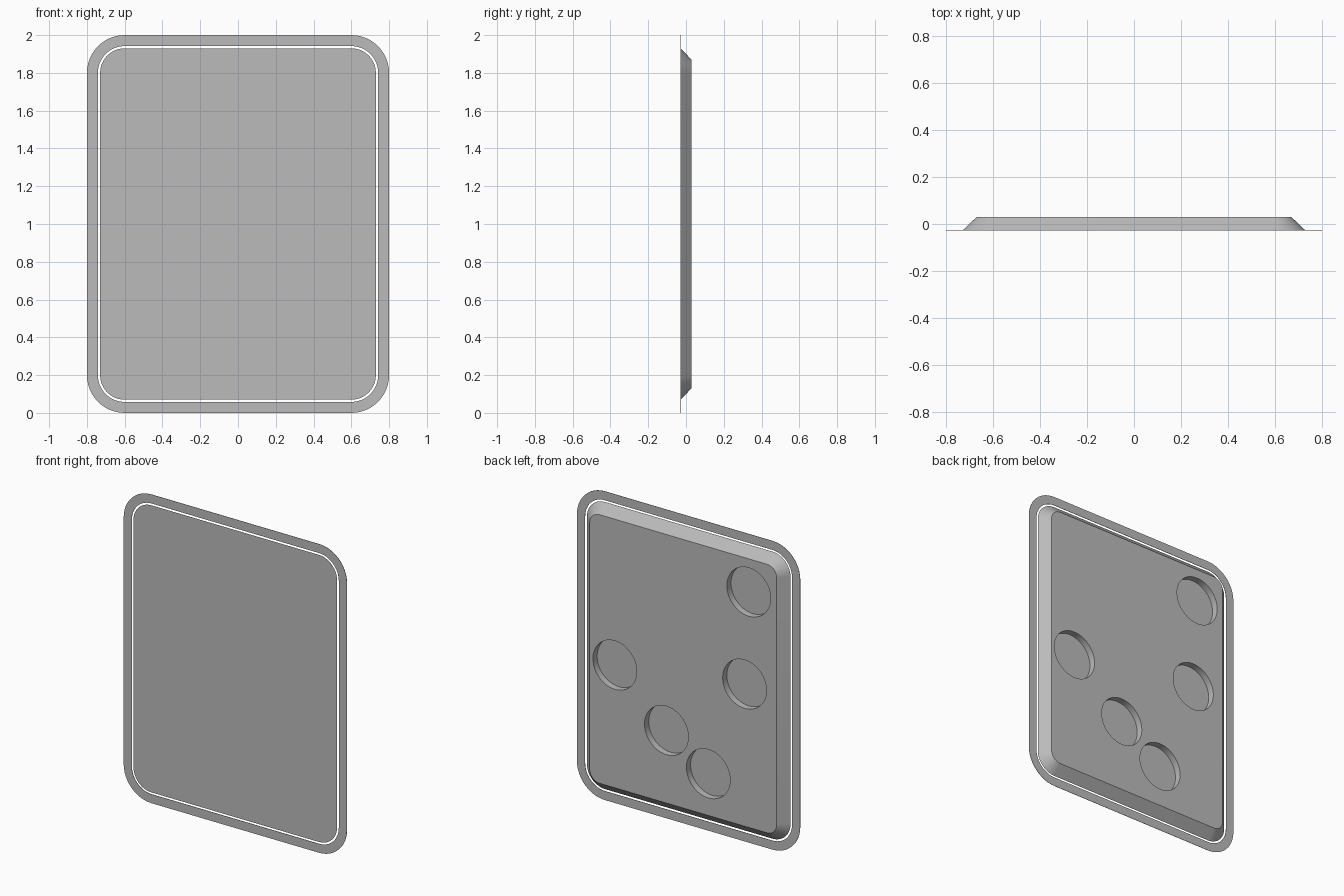
import bpy, bmesh, math
from mathutils import Matrix

cube = bpy.data.objects.get("Cube")
if cube:
    bpy.data.objects.remove(cube)

FRONT, BACK = -0.028, 0.029       # depth of the front and back planes
CORNER_X, CORNER_Z = 0.6, 0.8     # shared centres of all rounded corners
DEPTH = 0.043                     # depth of the round recesses
RADIUS = 0.157

grey = bpy.data.materials.new("plain_grey")
grey.use_nodes = True
grey.diffuse_color = (0.5, 0.5, 0.5, 1)
grey.node_tree.nodes["Principled BSDF"].inputs["Base Color"].default_value = (0.5, 0.5, 0.5, 1)


def rounded_loop(bm, radius, y, steps=12):
    """Ring of vertices round a rounded rectangle, offset from the corner centres."""
    ring = []
    for k, (sx, sz) in enumerate([(1, 1), (-1, 1), (-1, -1), (1, -1)]):
        for i in range(steps + 1):
            a = math.pi / 2 * (k + i / steps)
            ring.append(bm.verts.new((sx * CORNER_X + radius * math.cos(a), y,
                                      1 + sz * CORNER_Z + radius * math.sin(a))))
    return ring


def bridge(bm, a, b):
    n = len(a)
    for i in range(n):
        j = (i + 1) % n
        bm.faces.new((a[i], a[j], b[j], b[i]))


def make_object(name, bm):
    bmesh.ops.recalc_face_normals(bm, faces=bm.faces)
    mesh = bpy.data.meshes.new(name)
    bm.to_mesh(mesh)
    bm.free()
    mesh.materials.append(grey)
    obj = bpy.data.objects.new(name, mesh)
    bpy.context.collection.objects.link(obj)
    return obj


def shade(obj):
    bpy.ops.object.select_all(action='DESELECT')
    obj.select_set(True)
    bpy.context.view_layer.objects.active = obj
    bpy.ops.object.shade_smooth_by_angle(angle=math.radians(30))


# Thin flat border, separated from the panel by a narrow gap
bm = bmesh.new()
rings = [rounded_loop(bm, r, y) for r, y in
         [(0.2, FRONT), (0.2, FRONT + 0.002), (0.142, FRONT + 0.002), (0.142, FRONT)]]
for i in range(4):
    bridge(bm, rings[i], rings[(i + 1) % 4])
shade(make_object("border", bm))

# Panel with sloping sides
bm = bmesh.new()
front = rounded_loop(bm, 0.13, FRONT)
back = rounded_loop(bm, 0.07, BACK)
bridge(bm, front, back)
bm.faces.new(front)
bm.faces.new(back)
panel = make_object("panel", bm)

# Round recesses in the back of the panel
bm = bmesh.new()
for x, z in [(-0.47, 1.655), (0.49, 0.925), (-0.44, 1.05), (0.12, 0.6), (-0.18, 0.4)]:
    place = Matrix.Translation((x, BACK, z)) @ Matrix.Rotation(math.pi / 2, 4, 'X')
    bmesh.ops.create_cone(bm, cap_ends=True, segments=48, radius1=RADIUS, radius2=RADIUS,
                          depth=2 * DEPTH, matrix=place)
cutter = make_object("recess_cutter", bm)
cutter.hide_render = True
cut = panel.modifiers.new("recesses", 'BOOLEAN')
cut.operation = 'DIFFERENCE'
cut.solver = 'EXACT'
cut.object = cutter
bpy.context.view_layer.objects.active = panel
bpy.ops.object.modifier_apply(modifier=cut.name)
bpy.data.objects.remove(cutter)
shade(panel)
